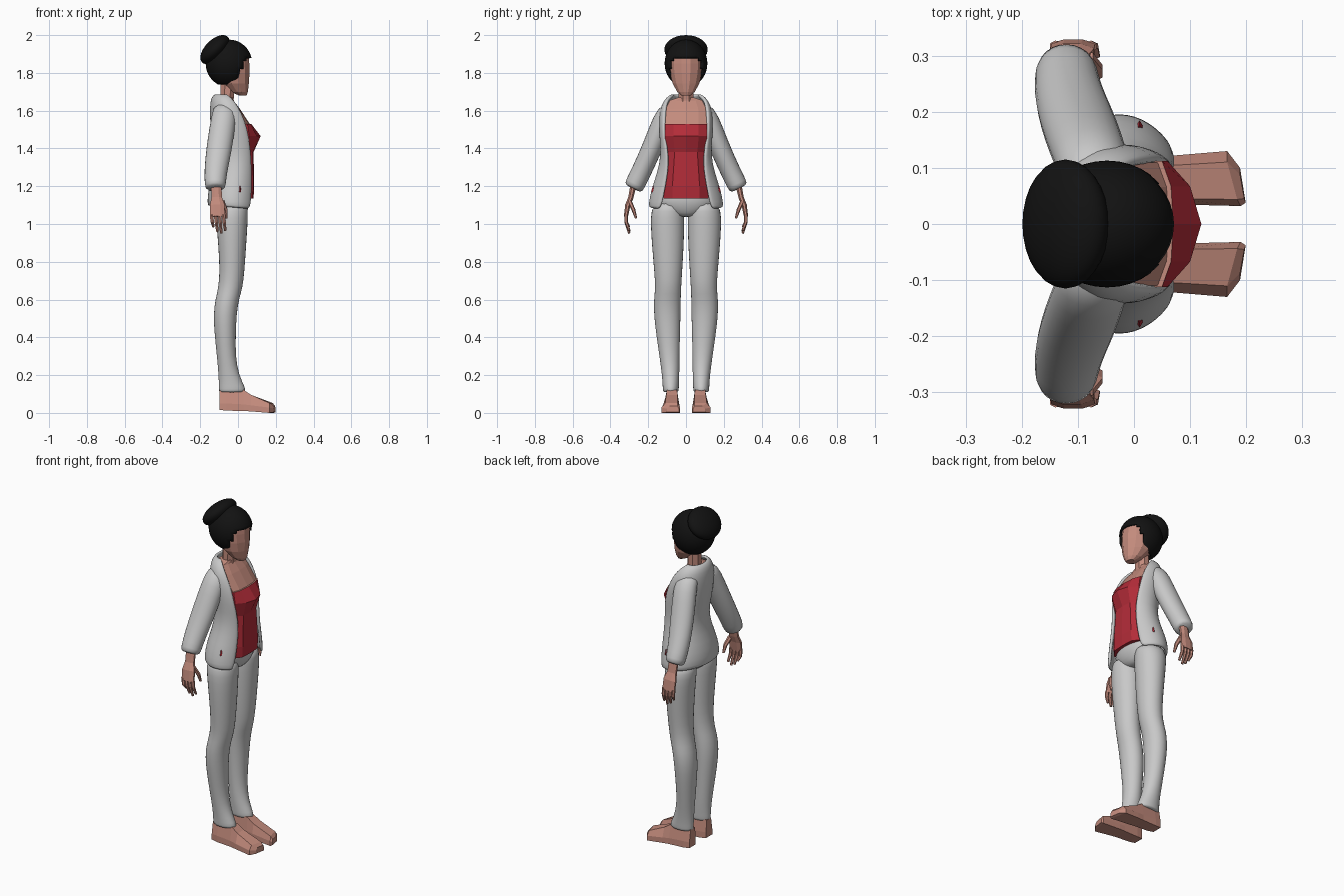
import bpy, bmesh, math
from mathutils import Vector, Matrix

if "Cube" in bpy.data.objects:
    bpy.data.objects.remove(bpy.data.objects["Cube"])


def mat(name, r, g, b):
    m = bpy.data.materials.new(name)
    m.diffuse_color = (r, g, b, 1)
    m.use_nodes = True
    m.node_tree.nodes["Principled BSDF"].inputs["Base Color"].default_value = m.diffuse_color
    return m


GREY = mat("light grey cloth", 0.58, 0.58, 0.58)
RED = mat("red cloth", 0.45, 0.025, 0.04)
SKIN = mat("skin", 0.55, 0.26, 0.205)
HAIR = mat("black hair", 0.006, 0.006, 0.006)


def finish(name, bm, mats, smooth=False, mirror=False, subsurf=0, thick=0):
    bmesh.ops.recalc_face_normals(bm, faces=bm.faces[:])
    me = bpy.data.meshes.new(name)
    bm.to_mesh(me)
    bm.free()
    ob = bpy.data.objects.new(name, me)
    bpy.context.collection.objects.link(ob)
    for m in mats:
        me.materials.append(m)
    for p in me.polygons:
        p.use_smooth = smooth
    if mirror:
        mod = ob.modifiers.new("mirror", 'MIRROR')
        mod.use_axis = (False, True, False)
        mod.use_mirror_merge = False
    if thick:
        mod = ob.modifiers.new("thickness", 'SOLIDIFY')
        mod.thickness = thick
        mod.offset = 0
    if subsurf:
        mod = ob.modifiers.new("rounding", 'SUBSURF')
        mod.levels = mod.render_levels = subsurf
    return ob


def loft(rings, closed=True, caps=True, bm=None):
    """Skin a list of equal-length point rings."""
    bm = bm or bmesh.new()
    vs = [[bm.verts.new(p) for p in r] for r in rings]
    n = len(vs[0])
    for a, b in zip(vs, vs[1:]):
        for i in range(n if closed else n - 1):
            j = (i + 1) % n
            bm.faces.new((a[i], a[j], b[j], b[i]))
    if caps:
        bm.faces.new(vs[0])
        bm.faces.new(vs[-1])
    return bm


def oval(z, x0, x1, y0, y1, n=14):
    return [((x0 + x1) / 2 + (x1 - x0) / 2 * math.cos(2 * math.pi * (i + .5) / n),
             (y0 + y1) / 2 + (y1 - y0) / 2 * math.sin(2 * math.pi * (i + .5) / n), z)
            for i in range(n)]


def tube(path, n=12, bm=None):
    """Tube through (x, y, z, radius along x, radius across)."""
    pts = [Vector(p[:3]) for p in path]
    rings = []
    for i, p in enumerate(path):
        d = (pts[min(i + 1, len(pts) - 1)] - pts[max(i - 1, 0)]).normalized()
        side = d.cross(Vector((1, 0, 0))).normalized()
        fwd = side.cross(d).normalized()
        rings.append([pts[i] + fwd * p[3] * math.cos(2 * math.pi * (k + .5) / n)
                      + side * p[4] * math.sin(2 * math.pi * (k + .5) / n) for k in range(n)])
    return loft(rings, bm=bm)


# Torso: skin above the neckline, red top below (z, back, side, centre x, half width)
torso = [(1.135, -.08, .04, .078, .082, .12), (1.20, -.09, .045, .082, .086, .12),
         (1.38, -.07, .045, .078, .082, .10), (1.465, -.09, .06, .10, .12, .112),
         (1.53, -.10, .05, .066, .07, .112), (1.53, -.10, .042, .058, .062, .11),
         (1.61, -.11, -.01, .005, .01, .108), (1.655, -.11, -.04, -.03, -.025, .085),
         (1.67, -.10, -.035, -.03, -.025, .04)]
bm = loft([[(xb, -w, z), (xs, -w, z), (xm, -w * .6, z), (xc, 0, z),
            (xm, w * .6, z), (xs, w, z), (xb, w, z)] for z, xb, xs, xm, xc, w in torso])
for f in bm.faces:
    f.material_index = 1 if f.calc_center_median().z < 1.529 else 0
finish("torso_and_top", bm, [SKIN, RED])

# Neck
finish("neck", loft([oval(1.60, -.10, -.015, -.05, .05, 8), oval(1.66, -.095, -.02, -.043, .043, 8),
                     oval(1.76, -.095, -.01, -.043, .043, 8)]), [SKIN])

# Head with tapered jaw
head = [(1.68, .005, .046, .026), (1.70, -.04, .054, .048), (1.745, -.09, .06, .074),
        (1.80, -.12, .064, .087), (1.85, -.13, .063, .09), (1.90, -.12, .058, .086),
        (1.94, -.09, .025, .05)]
finish("head", loft([oval(z, a, b, -w, w, 12) for z, a, b, w in head]), [SKIN])

# Hair shell, cut open around the face
bm = bmesh.new()
bmesh.ops.create_uvsphere(bm, u_segments=36, v_segments=26, radius=1,
                          matrix=Matrix.Translation((-.048, 0, 1.85)) @ Matrix.Diagonal((.117, .107, .12, 1)))
cut = []
for f in bm.faces:
    c = f.calc_center_median()
    if c.z < 1.877 and c.x > -.005 + max(0, c.z - 1.76) * .38:
        cut.append(f)
    elif c.z < 1.745 and c.x > -.1:
        cut.append(f)
bmesh.ops.delete(bm, geom=cut, context='FACES')
finish("hair", bm, [HAIR], smooth=True, thick=.012)

# Tilted flat bun at the back of the crown
bm = bmesh.new()
bmesh.ops.create_uvsphere(bm, u_segments=28, v_segments=16, radius=1,
                          matrix=Matrix.Translation((-.122, 0, 1.923)) @ Matrix.Rotation(math.radians(-45), 4, 'Y')
                          @ Matrix.Diagonal((.096, .115, .052, 1)))
finish("hair_bun", bm, [HAIR], smooth=True)

# Open jacket: (z, back x, front edge x, half width, half opening)
jacket = [(1.685, -.115, -.065, .065, .064), (1.665, -.135, -.035, .10, .094),
          (1.62, -.14, .0, .128, .108), (1.55, -.14, .035, .135, .112), (1.46, -.13, .058, .132, .112),
          (1.36, -.108, .068, .124, .092), (1.27, -.122, .070, .144, .096),
          (1.18, -.15, .070, .176, .112), (1.11, -.155, .066, .19, .125), (1.075, -.148, .058, .187, .14)]
rings = []
for k, (z, xb, xe, ry, yo) in enumerate(jacket):
    t0 = math.asin(yo / ry)
    rx = (xe - xb) / (1 + math.cos(t0))
    ring = []
    for i in range(25):
        t = t0 + (2 * math.pi - 2 * t0) * i / 24
        rise = .012 * (1 - math.cos(t)) if k == len(jacket) - 1 else 0
        ring.append((xb + rx + rx * math.cos(t), ry * math.sin(t), z + rise))
    rings.append(ring)
finish("jacket", loft(rings, closed=False, caps=False), [GREY], smooth=True, subsurf=1, thick=.018)

# Sleeves
finish("sleeves", tube([(-.072, .06, 1.625, .055, .04), (-.072, .105, 1.585, .068, .058),
                        (-.085, .14, 1.50, .07, .058), (-.102, .187, 1.385, .07, .056),
                        (-.118, .235, 1.28, .063, .055), (-.121, .272, 1.205, .058, .056),
                        (-.12, .282, 1.185, .052, .05)]), [GREY], smooth=True, mirror=True, subsurf=1)

# Hands: wrist and palm, four fingers, thumb
bm = tube([(-.115, .275, 1.22, .030, .018), (-.113, .292, 1.14, .030, .015),
           (-.110, .308, 1.10, .042, .015), (-.108, .318, 1.04, .042, .012)], 8)
for i, tip in enumerate((.985, .96, .95, .965)):
    x = -.14 + i * .021
    tube([(x, .317, 1.05, .011, .010), (x + .004, .317, 1.01, .010, .009),
          (x + .010, .300, tip, .007, .006)], 6, bm)
tube([(-.085, .298, 1.12, .015, .011), (-.066, .278, 1.075, .012, .010),
      (-.062, .264, 1.03, .007, .006)], 6, bm)
finish("hands", bm, [SKIN], mirror=True)

# Trousers: pelvis and legs
finish("trouser_seat", loft([oval(1.035, -.06, .02, -.04, .04), oval(1.055, -.11, .045, -.11, .11),
                             oval(1.10, -.135, .066, -.168, .168), oval(1.15, -.13, .072, -.155, .155),
                             oval(1.20, -.11, .05, -.12, .12)]), [GREY], smooth=True, subsurf=1)
legs = [(.108, -.095, .030, .046, .116), (.115, -.103, .042, .037, .124), (.135, -.103, .040, .037, .124),
        (.20, -.104, .006, .034, .128), (.30, -.113, -.012, .033, .142), (.42, -.126, -.010, .030, .160),
        (.52, -.132, -.006, .027, .172), (.60, -.122, .006, .026, .172), (.66, -.106, .026, .024, .164),
        (.75, -.098, .036, .018, .170), (.88, -.106, .045, .010, .182), (1.0, -.116, .053, .006, .19),
        (1.07, -.125, .056, .006, .187), (1.12, -.11, .05, .02, .165)]
finish("trouser_legs", loft([oval(*s) for s in legs]), [GREY], smooth=True, mirror=True, subsurf=1)

# Feet: (x, inner y, outer y, sole z, edge z, top z, toe skew)
feet = [(-.098, .048, .108, .016, .05, .12, 0), (-.06, .042, .113, .012, .05, .125, 0),
        (.03, .038, .117, .010, .045, .122, 0), (.07, .035, .122, .008, .04, .095, 0),
        (.178, .032, .13, .0, .028, .052, .012), (.194, .038, .10, .004, .022, .036, .005)]
rings = []
for x, a, b, z0, z1, z2, s in feet:
    m = (b - a) * .2
    rings.append([(x + s, a, z0), (x - s, b, z0), (x - s, b, z1),
                  (x - s, b - m, z2), (x + s * .5, a + m * .6, z2), (x + s, a, z1)])
finish("feet", loft(rings), [SKIN], mirror=True)

# Tiny red corners showing at the jacket sides
bm = bmesh.new()
bmesh.ops.create_cone(bm, cap_ends=True, segments=3, radius1=.011, radius2=.002, depth=.032,
                      matrix=Matrix.Translation((.01, .174, 1.185)))
finish("side_tabs", bm, [RED], mirror=True)
